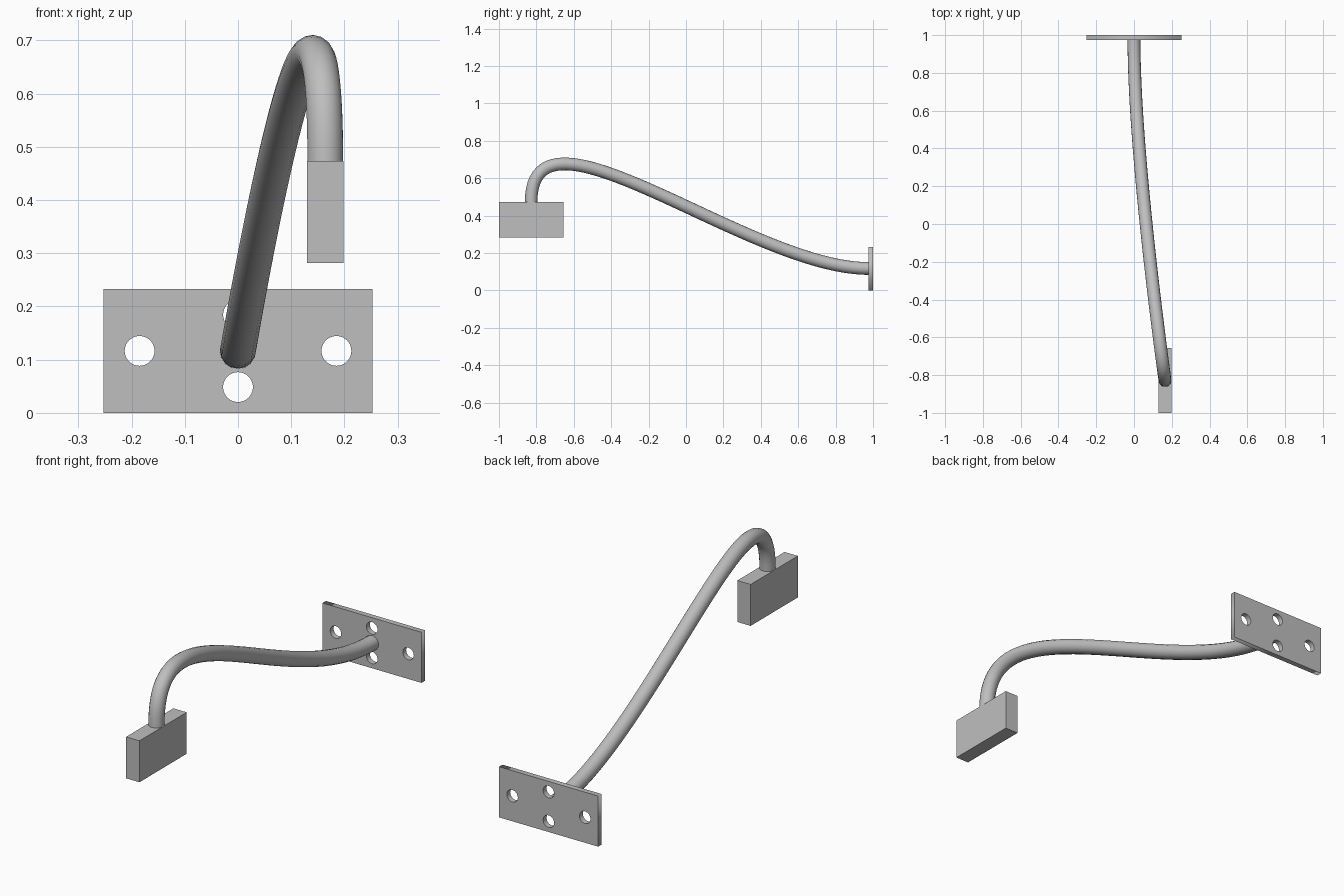
import bpy, math
from mathutils import Vector

if "Cube" in bpy.data.objects:
    bpy.data.objects.remove(bpy.data.objects["Cube"])

gray = bpy.data.materials.new("light_gray")
gray.diffuse_color = (0.52, 0.52, 0.52, 1)
gray.use_nodes = True
gray.node_tree.nodes["Principled BSDF"].inputs["Base Color"].default_value = gray.diffuse_color


def curve_object(name, dims):
    data = bpy.data.curves.new(name, 'CURVE')
    data.dimensions = dims
    obj = bpy.data.objects.new(name, data)
    bpy.context.collection.objects.link(obj)
    return obj


def to_mesh(obj):
    bpy.ops.object.select_all(action='DESELECT')
    obj.select_set(True)
    bpy.context.view_layer.objects.active = obj
    bpy.ops.object.convert(target='MESH')
    obj = bpy.context.object
    obj.data.materials.clear()
    obj.data.materials.append(gray)
    return obj


def add_loop(data, points):
    spline = data.splines.new('POLY')
    spline.points.add(len(points) - 1)
    for p, (x, y) in zip(spline.points, points):
        p.co = (x, y, 0, 1)
    spline.use_cyclic_u = True


# Wall plate: rectangle outline with four round screw holes, extruded
W, H, T = 0.2525, 0.1165, 0.0125      # half sizes
plate = curve_object("wall_plate", '2D')
plate.data.fill_mode = 'BOTH'
plate.data.extrude = T
add_loop(plate.data, [(-W, -H), (W, -H), (W, H), (-W, H)])
for cx, cy in ((-0.185, 0), (0.185, 0), (0, -0.068), (0, 0.068)):
    angles = [math.tau * i / 40 for i in range(40)]
    add_loop(plate.data, [(cx + 0.028 * math.cos(a), cy + 0.028 * math.sin(a))
                          for a in angles])
plate.rotation_euler = (math.pi / 2, 0, 0)
plate.location = (0, 1 - T, H)
to_mesh(plate)

# Bent rod: one Bezier leaving the plate level and dropping into the block
rod = curve_object("bent_rod", '3D')
rod.data.bevel_depth = 0.034
rod.data.bevel_resolution = 6
rod.data.resolution_u = 48
rod.data.use_fill_caps = True
rod.data.twist_mode = 'MINIMUM'
spline = rod.data.splines.new('BEZIER')
spline.bezier_points.add(1)
ends = [((0, 0.977, 0.117), (0, -0.642, 0)),
        ((0.164, -0.828, 0.472), (0, 0, -0.615))]
for point, (co, tangent) in zip(spline.bezier_points, ends):
    point.handle_left_type = point.handle_right_type = 'FREE'
    point.co = co
    point.handle_left = Vector(co) - Vector(tangent)
    point.handle_right = Vector(co) + Vector(tangent)
to_mesh(rod)
bpy.ops.object.shade_smooth_by_angle(angle=math.radians(40))

# End block
bpy.ops.mesh.primitive_cube_add(size=1, location=(0.164, -0.828, 0.3775))
block = bpy.context.object
block.name = "end_block"
block.scale = (0.068, 0.344, 0.191)
block.data.materials.append(gray)
